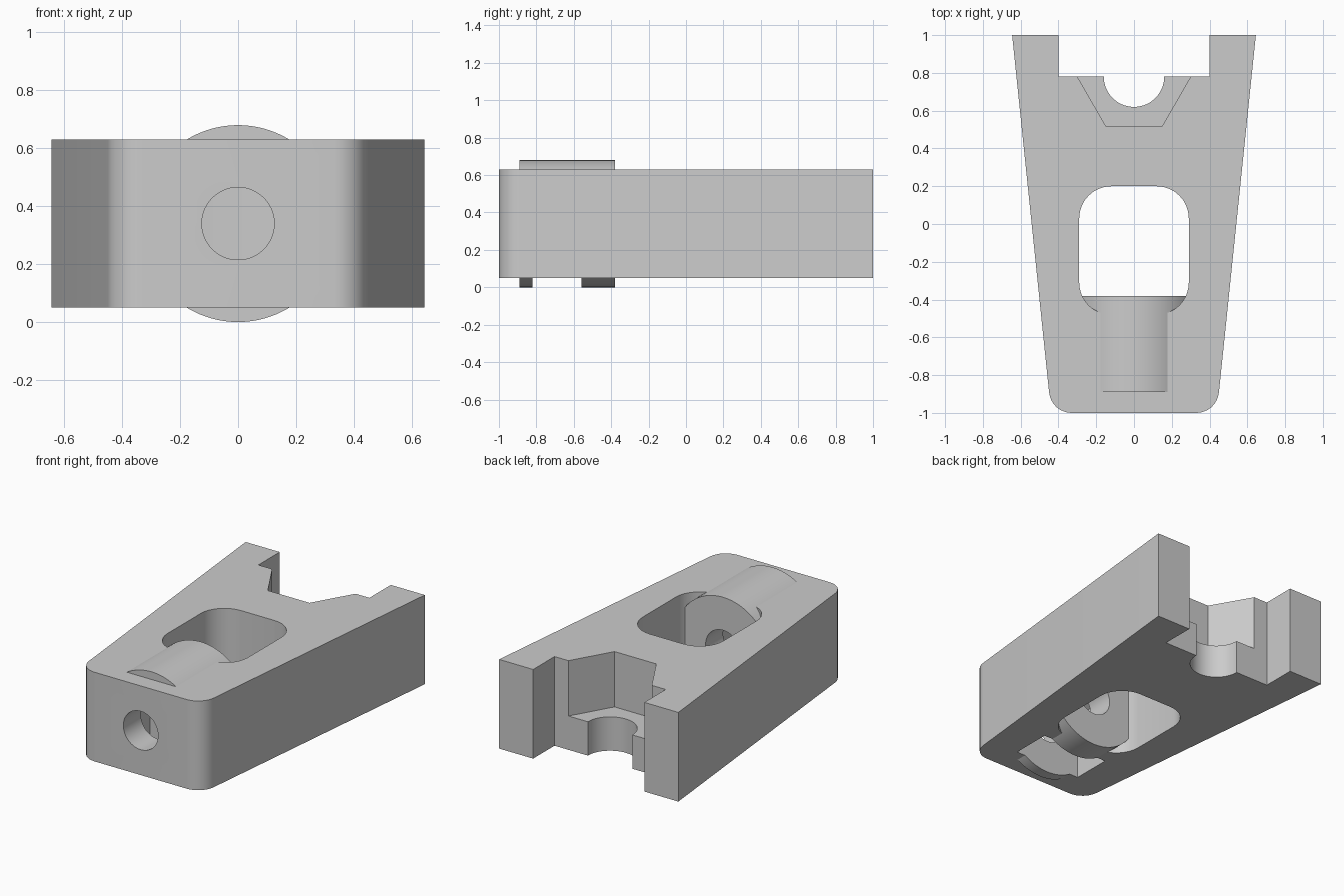
import bpy, bmesh
from math import sin, cos, pi, radians

cube = bpy.data.objects.get("Cube")
if cube:
    bpy.data.objects.remove(cube, do_unlink=True)

grey = bpy.data.materials.new("plain grey")
grey.use_nodes = True
colour = (0.6, 0.6, 0.6, 1)
grey.diffuse_color = colour
grey.node_tree.nodes["Principled BSDF"].inputs["Base Color"].default_value = colour


def prism(name, outline, low, high, axis="z"):
    """Extrude an outline along z (points are x, y) or along y (points are x, z)."""
    def place(p, h):
        return (p[0], p[1], h) if axis == "z" else (p[0], h, p[1])
    bm = bmesh.new()
    face = bm.faces.new([bm.verts.new(place(p, low)) for p in outline])
    ext = bmesh.ops.extrude_face_region(bm, geom=[face])
    move = (0, 0, high - low) if axis == "z" else (0, high - low, 0)
    new = [v for v in ext["geom"] if isinstance(v, bmesh.types.BMVert)]
    bmesh.ops.translate(bm, verts=new, vec=move)
    bmesh.ops.recalc_face_normals(bm, faces=bm.faces)
    mesh = bpy.data.meshes.new(name)
    bm.to_mesh(mesh)
    bm.free()
    mesh.materials.append(grey)
    obj = bpy.data.objects.new(name, mesh)
    bpy.context.collection.objects.link(obj)
    return obj


def arc(cx, cy, r, start, end, n):
    steps = [radians(start + (end - start) * i / n) for i in range(n + 1)]
    return [(cx + r * cos(a), cy + r * sin(a)) for a in steps]


def circle(cx, cy, r, n=72):
    return arc(cx, cy, r, 0, 360, n)[:-1]


def mirrored(half):
    """Close a right-hand half outline with its mirror image."""
    return half + [(-x, y) for x, y in reversed(half)]


def combine(target, tool, operation):
    mod = target.modifiers.new(tool.name, "BOOLEAN")
    mod.operation = operation
    mod.solver = "EXACT"
    mod.object = tool
    bpy.context.view_layer.objects.active = target
    bpy.ops.object.modifier_apply(modifier=mod.name)
    bpy.data.objects.remove(tool, do_unlink=True)


# Tapered body with rounded front corners
MID = 0.34
body = prism("tapered_bracket",
             mirrored(arc(0.33, -0.88, 0.12, -90, -6, 8) + [(0.645, 1)]),
             0.05, 0.63)

# Rounded central window
window = mirrored(arc(0.12, -0.31, 0.17, -90, 0, 8) + arc(0.12, 0.03, 0.17, 0, 90, 8))
combine(body, prism("window_cutter", window, -0.2, 1), "DIFFERENCE")

# Rear notch, stepped pocket and round scallop in the shelf
notch = mirrored([(0.4, 0.78), (0.4, 1.2)])
combine(body, prism("notch_cutter", notch, -0.2, 1), "DIFFERENCE")
pocket = mirrored([(0.15, 0.52), (0.3, 0.78), (0.3, 0.9)])
combine(body, prism("pocket_cutter", pocket, 0.27, 1), "DIFFERENCE")
combine(body, prism("scallop_cutter", circle(0, 0.78, 0.16), -0.2, 1), "DIFFERENCE")

# Bolt barrel standing proud of both faces
barrel = prism("barrel", circle(0, MID, MID, 96), -0.89, -0.38, "y")
combine(body, barrel, "UNION")

# Bolt hole and nut slot open at the underside
combine(body, prism("hole_cutter", circle(0, MID, 0.125), -1.2, -0.2, "y"), "DIFFERENCE")
slot = mirrored([(0.24, -0.2), (0.24, 0.48), (0.02, 0.605)])
combine(body, prism("slot_cutter", slot, -0.82, -0.56, "y"), "DIFFERENCE")

# Smooth the round surfaces and keep the edges crisp
bpy.ops.object.select_all(action="DESELECT")
body.select_set(True)
bpy.context.view_layer.objects.active = body
bpy.ops.object.shade_smooth_by_angle(angle=radians(25))
